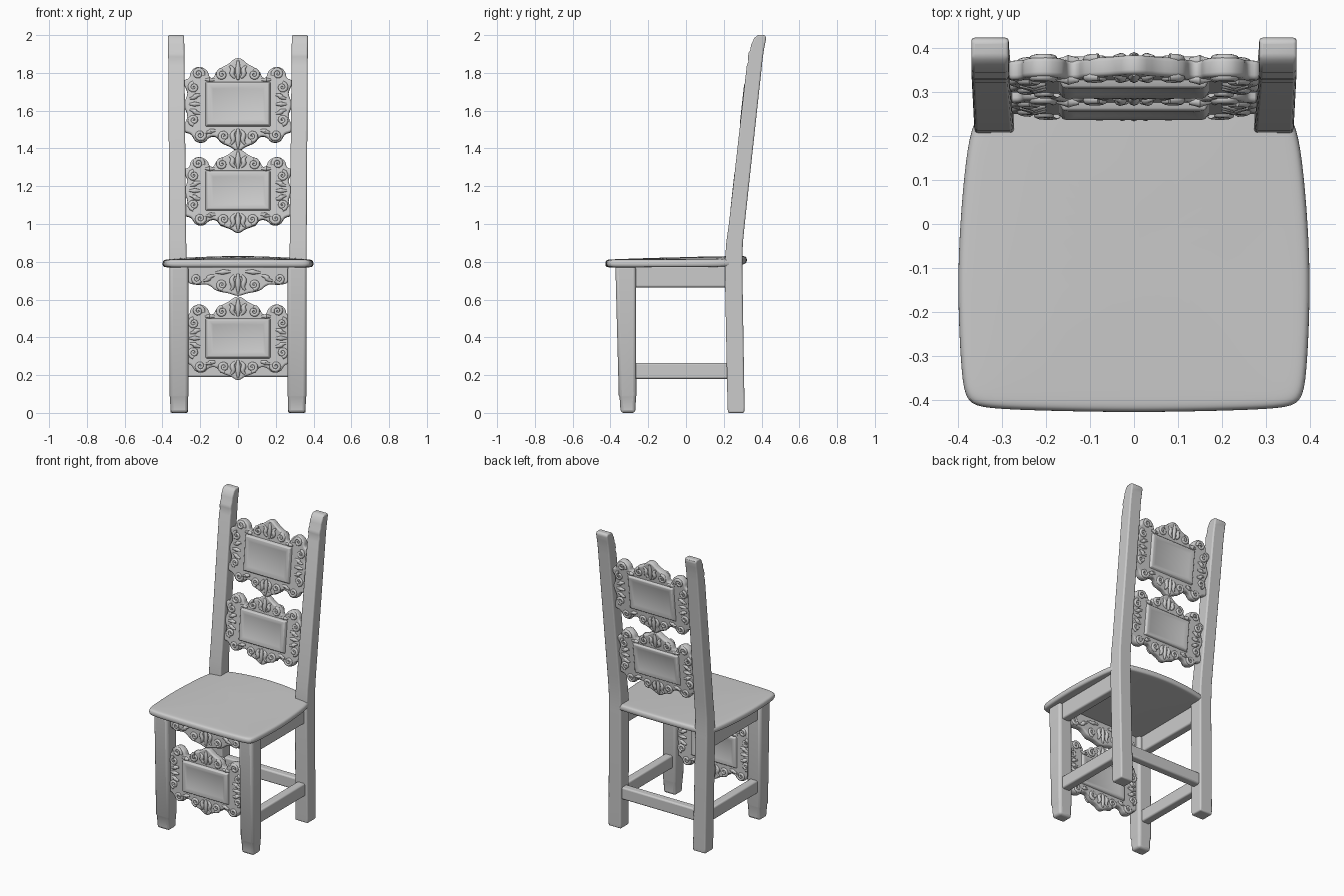
import bpy, bmesh, math
from mathutils import Matrix, Vector

if "Cube" in bpy.data.objects:
    bpy.data.objects.remove(bpy.data.objects["Cube"])


def loft(name, sections, bevel=0.0, subsurf=0):
    """Skin a stack of equal-length point loops and cap both ends."""
    bm = bmesh.new()
    loops = [[bm.verts.new(p) for p in s] for s in sections]
    n = len(loops[0])
    for a, b in zip(loops, loops[1:]):
        for i in range(n):
            bm.faces.new((a[i], a[(i + 1) % n], b[(i + 1) % n], b[i]))
    bm.faces.new(loops[0])
    bm.faces.new(loops[-1])
    bmesh.ops.recalc_face_normals(bm, faces=bm.faces)
    mesh = bpy.data.meshes.new(name)
    bm.to_mesh(mesh)
    bm.free()
    ob = bpy.data.objects.new(name, mesh)
    bpy.context.collection.objects.link(ob)
    if bevel:
        m = ob.modifiers.new("Bevel", 'BEVEL')
        m.width, m.segments, m.limit_method = bevel, 3, 'ANGLE'
        m.angle_limit = math.radians(35)
    if subsurf:
        m = ob.modifiers.new("Subsurf", 'SUBSURF')
        m.levels = m.render_levels = subsurf
    activate(ob)
    bpy.ops.object.shade_smooth_by_angle(angle=math.radians(40))
    return ob


def activate(ob):
    bpy.ops.object.select_all(action='DESELECT')
    ob.select_set(True)
    bpy.context.view_layer.objects.active = ob


def rect(x0, x1, y0, y1, z):
    return [(x0, y0, z), (x1, y0, z), (x1, y1, z), (x0, y1, z)]


def box(name, x0, x1, y0, y1, z0, z1, bevel=0.01):
    return loft(name, [rect(x0, x1, y0, y1, z0), rect(x0, x1, y0, y1, z1)], bevel)


def mirrored(half):
    """Close a right-hand outline that starts and ends on the centre line."""
    return half + [(-x, y) for x, y in half[-2:0:-1]]


def curve_mesh(name, curve, matrix):
    ob = bpy.data.objects.new(name, curve)
    bpy.context.collection.objects.link(ob)
    ob.matrix_world = matrix
    activate(ob)
    bpy.ops.object.convert(target='MESH')
    bpy.ops.object.shade_smooth_by_angle(angle=math.radians(50))


def plate(name, half, matrix, thick=0.022):
    """Scalloped board with rounded rim."""
    pts = mirrored(half)
    cu = bpy.data.curves.new(name, 'CURVE')
    cu.dimensions, cu.fill_mode, cu.resolution_u = '2D', 'BOTH', 4
    cu.bevel_depth, cu.offset, cu.bevel_resolution = 0.01, -0.01, 2
    cu.extrude = thick - 0.01
    sp = cu.splines.new('BEZIER')
    sp.bezier_points.add(len(pts) - 1)
    sp.use_cyclic_u = True
    for b, (u, v) in zip(sp.bezier_points, pts):
        b.co = (u, v, 0)
        b.handle_left_type = b.handle_right_type = 'AUTO'
    curve_mesh(name, cu, matrix)


def carving(name, scrolls, leaves, s, matrix, depth=0.021):
    """Spiral scrolls (u, v, radius, start, turn) and tapered leaves (u0, v0, u1, v1)."""
    strokes = []
    for u, v, r, start, turn in scrolls:
        path = []
        for i in range(16):
            t = i / 15
            a = math.radians(start) + turn * t * 3.2 * math.pi
            q = r * (1 - 0.85 * t)
            path.append((u + q * math.cos(a), v * s + q * math.sin(a), 1.0 - 0.35 * t))
        strokes.append(path)
    for u0, v0, u1, v1 in leaves:
        path = []
        for i in range(9):
            t = i / 8
            bow = 0.008 * math.sin(2 * math.pi * t)
            path.append((u0 + (u1 - u0) * t + bow * (u1 > 0), (v0 + (v1 - v0) * t) * s,
                         0.3 + 1.0 * math.sin(math.pi * (0.1 + 0.85 * t))))
        strokes.append(path)
    cu = bpy.data.curves.new(name, 'CURVE')
    cu.dimensions, cu.bevel_depth, cu.bevel_resolution = '3D', 0.0105, 2
    cu.use_fill_caps = True
    for path in strokes:
        for side in (1, -1):
            for d in (depth, -depth):
                sp = cu.splines.new('POLY')
                sp.points.add(len(path) - 1)
                for p, (u, v, r) in zip(sp.points, path):
                    p.co = (side * u, v, d, 1)
                    p.radius = r
    curve_mesh(name, cu, matrix)


PANEL = [(0, .247), (.055, .213), (.11, .18), (.14, .14), (.165, .18), (.21, .2), (.248, .175),
         (.26, .14), (.285, .125), (.268, .06), (.285, 0), (.268, -.06), (.285, -.14), (.25, -.158),
         (.22, -.197), (.18, -.2), (.15, -.175), (.12, -.172), (.085, -.205), (.04, -.225), (0, -.247)]
SCROLLS = [(.21, .162, .028, 200, -1), (.2, -.165, .027, 160, 1), (.085, .158, .026, 100, -1),
           (.075, -.17, .026, 260, 1), (.235, .09, .025, 90, -1), (.235, -.085, .025, 270, 1)]
LEAVES = [(0, .13, 0, .235), (.015, .14, .045, .205), (0, -.13, 0, -.235), (.015, -.14, .04, -.215),
          (.2, .05, .255, .03), (.2, 0, .26, 0), (.2, -.05, .255, -.03), (.125, .13, .175, .13),
          (.12, -.14, .17, -.15)]


def carved_panel(prefix, y, z, height, tilt):
    """Scalloped plate with raised rectangular frame and carved foliage, both faces."""
    mat = Matrix.Translation((0, y, z)) @ Matrix.Rotation(math.pi / 2 - tilt, 4, 'X')
    s = height / 0.494
    plate(prefix + "_plate", [(u, v * s) for u, v in PANEL], mat)
    rings = [(.13, .08, -.026), (.15, .1, -.034), (.16, .108, -.033), (.175, .122, -.015),
             (.175, .122, .015), (.162, .11, .038), (.148, .098, .04), (.132, .08, .033)]
    frame = loft(prefix + "_frame", [rect(-w, w, -h * s, h * s, d) for w, h, d in rings], 0.004)
    frame.matrix_world = mat
    carving(prefix + "_foliage", SCROLLS, LEAVES, s, mat)


LEAN = math.atan(0.11)
carved_panel("upper_back_panel", 0.336, 1.632, 0.494, LEAN)
carved_panel("lower_back_panel", 0.286, 1.174, 0.444, LEAN)
carved_panel("front_panel", -0.315, 0.395, 0.442, 0)

# Carved apron under the seat front
apron_mat = Matrix.Translation((0, -0.315, 0.778)) @ Matrix.Rotation(math.pi / 2, 4, 'X')
plate("front_apron", [(0, 0), (.13, 0), (.26, 0), (.275, -.04), (.265, -.085), (.22, -.1), (.16, -.1),
                      (.115, -.13), (.05, -.145), (0, -.158)], apron_mat)
carving("front_apron_foliage", [(.085, -.1, .025, 260, 1), (.22, -.068, .024, 200, 1)],
        [(0, -.04, 0, -.145), (.02, -.05, .04, -.13), (.125, -.05, .185, -.08), (.04, -.03, .12, -.035)],
        1, apron_mat)

# Seat: stacked outlines with rounded rim, crowned towards the back
outline = mirrored([(0, -.43), (.2, -.426), (.34, -.421), (.382, -.408), (.394, -.35), (.403, -.15),
                    (.397, 0), (.384, .15), (.368, .235), (.33, .285), (.28, .303), (.14, .32), (0, .325)])
levels = [(.3, .77), (.9, .77), (.965, .77), (.99, .775), (1.0, .79), (.99, .805), (.965, .811),
          (.9, .812), (.6, .813), (.3, .814)]
seat = []
for k, z in levels:
    seat.append([])
    for x, y in outline:
        px, py = x * k, -.05 + (y + .05) * k
        seat[-1].append((px, py, z + .02 * (1 - (px / .4) ** 2) * (py + .43) / .75))
loft("seat", seat, subsurf=2)

# Posts, legs and side rails
POST = [(0, .222, .308), (.03, .22, .31), (.78, .205, .298), (.9, .213, .301), (1.0, .227, .311),
        (1.84, .322, .402), (1.86, .33, .404), (1.885, .328, .407), (1.905, .331, .41), (1.92, .34, .412),
        (1.95, .345, .418), (1.985, .362, .425), (2.0, .38, .418)]
LEG = [(0, .266, .357, -.346, -.268), (.085, .264, .36, -.352, -.265), (.092, .262, .363, -.356, -.263),
       (.78, .263, .363, -.374, -.266)]


def side_rect(side, x0, x1, y0, y1, z):
    return rect(min(side * x0, side * x1), max(side * x0, side * x1), y0, y1, z)


for side, tag in ((1, "right"), (-1, "left")):
    loft("back_post_" + tag,
         [side_rect(side, .265 + .01 * z, .358 + .006 * z, y0, y1, z) for z, y0, y1 in POST], 0.014)
    loft("front_leg_" + tag, [side_rect(side, *dims, z) for z, *dims in LEG], 0.016)
    xs = sorted((side * .285, side * .342))
    box("seat_rail_" + tag, *xs, -.29, .23, .665, .78)
    box("side_stretcher_" + tag, *xs, -.29, .24, .18, .265)

# Stretcher between the back posts
box("back_stretcher", -.29, .29, .238, .292, .19, .27)
